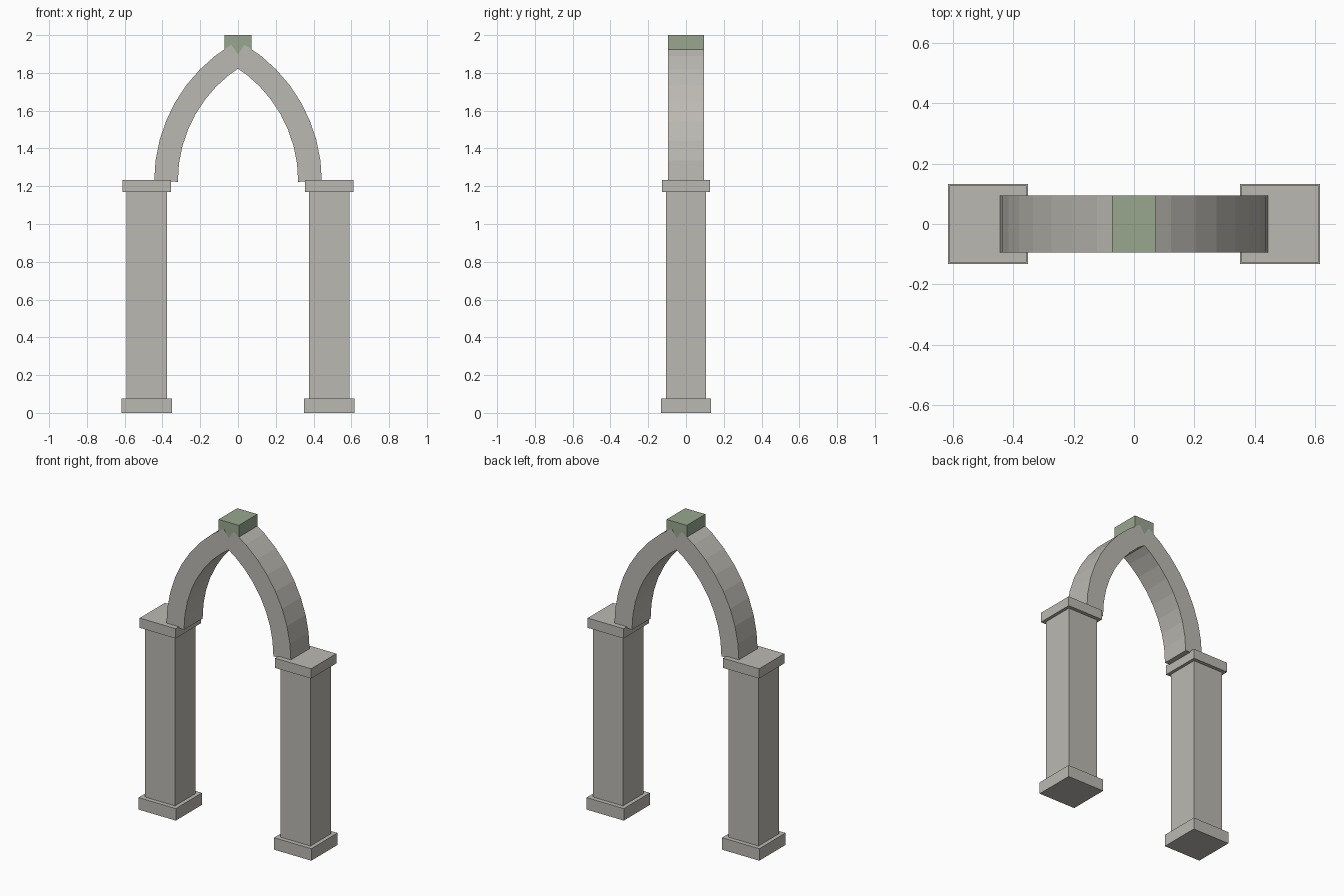
import bpy, bmesh, math
from mathutils import Vector

if "Cube" in bpy.data.objects:
    bpy.data.objects.remove(bpy.data.objects["Cube"])


def material(name, rgb):
    m = bpy.data.materials.new(name)
    m.diffuse_color = (*rgb, 1)
    m.use_nodes = True
    m.node_tree.nodes["Principled BSDF"].inputs["Base Color"].default_value = m.diffuse_color
    return m


STONE = material("pale stone", (0.50, 0.485, 0.445))
MOSS = material("mossy stone", (0.315, 0.385, 0.275))


def add_object(name, bm, mat):
    bmesh.ops.recalc_face_normals(bm, faces=bm.faces)
    mesh = bpy.data.meshes.new(name)
    bm.to_mesh(mesh)
    bm.free()
    mesh.materials.append(mat)
    obj = bpy.data.objects.new(name, mesh)
    bpy.context.collection.objects.link(obj)
    return obj


def box(name, x, wx, wy, z0, z1, mat):
    bm = bmesh.new()
    bmesh.ops.create_cube(bm, size=1)
    for v in bm.verts:
        v.co = (x + v.co.x * wx, v.co.y * wy, (z0 + z1) / 2 + v.co.z * (z1 - z0))
    return add_object(name, bm, mat)


def arch_half(name, side, steps=8, radius=0.781, centre=0.40, spring=1.227,
              half_t=0.0625, half_y=0.095):
    # circular centre line from the springing to the apex
    end = math.acos(centre / radius)
    path = [Vector((centre - radius * math.cos(end * i / steps),
                    spring + radius * math.sin(end * i / steps)))
            for i in range(steps + 1)]
    bm = bmesh.new()
    rings = []
    for i, p in enumerate(path):
        # ends are cut square to their segment, joints are mitred
        d = (path[min(i + 1, steps)] - path[max(i - 1, 0)]).normalized()
        n = Vector((-d.y, d.x)) * half_t
        corners = [(p + n, -half_y), (p + n, half_y), (p - n, half_y), (p - n, -half_y)]
        rings.append([bm.verts.new((side * q.x, y, q.y)) for q, y in corners])
    for a, b in zip(rings, rings[1:]):
        for k in range(4):
            j = (k + 1) % 4
            bm.faces.new((a[k], a[j], b[j], b[k]))
    bm.faces.new(rings[0])
    bm.faces.new(rings[-1])
    return add_object(name, bm, STONE)


# pillars and the two arch halves
for side, label in ((1, "left"), (-1, "right")):
    x = -side * 0.483
    box(label + "_base", x, 0.266, 0.266, 0, 0.077, STONE)
    box(label + "_shaft", x, 0.215, 0.21, 0.077, 1.17, STONE)
    box(label + "_capital", x, 0.256, 0.256, 1.17, 1.233, STONE)
    arch_half(label + "_arch_half", side)

# keystone on the apex, a hair thinner than the arch
box("keystone", 0, 0.144, 0.189, 1.88, 2.0, MOSS)
